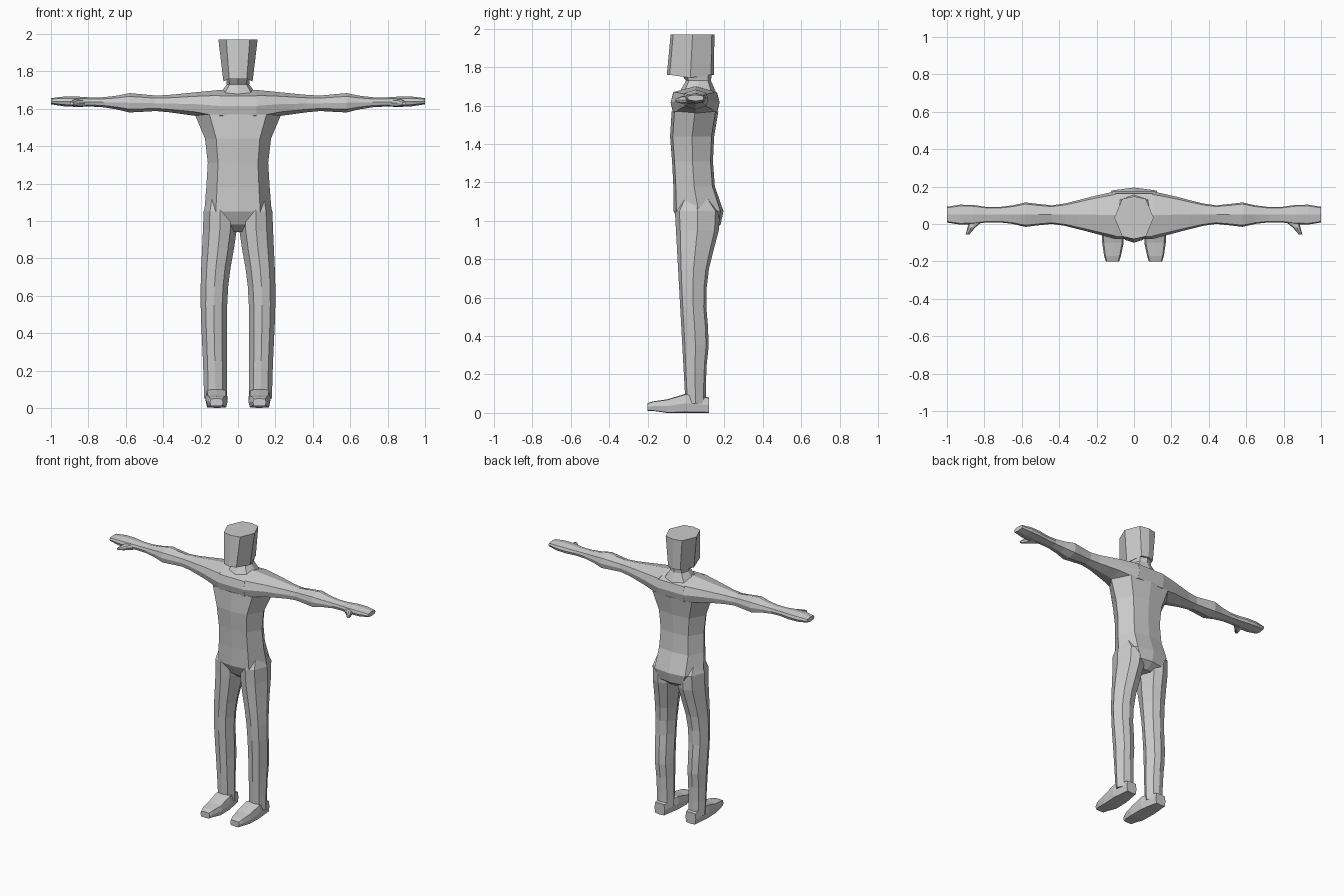
import bpy
import bmesh
from math import exp

cube = bpy.data.objects.get("Cube")
if cube:
    bpy.data.objects.remove(cube, do_unlink=True)

GREY = (0.6, 0.6, 0.6, 1)
grey = bpy.data.materials.new("plain grey")
grey.use_nodes = True
grey.diffuse_color = GREY
grey.node_tree.nodes["Principled BSDF"].inputs["Base Color"].default_value = GREY


def bump(position, centre, spread):
    """Smooth muscle bulge that is one at its centre and fades out."""
    return exp(-((position - centre) / spread) ** 2)


def loft(name, axis, sections, corner_a, corner_b, side=1):
    """Eight-sided tube; each section is (position, low a, high a, low b, high b)."""
    bm = bmesh.new()
    rings = []
    quarter = [(1, 0), (corner_a, corner_b), (0, 1), (-corner_a, corner_b)]
    outline = quarter + [(-u, -v) for u, v in quarter]
    for position, low_a, high_a, low_b, high_b in sections:
        ring = []
        for u, v in outline:
            a = (low_a + high_a + u * (high_a - low_a)) / 2
            b = (low_b + high_b + v * (high_b - low_b)) / 2
            if axis == "x":
                x, y, z = position, a, b
            elif axis == "y":
                x, y, z = a, position, b
            else:
                x, y, z = a, b, position
            ring.append(bm.verts.new((x * side, y, z)))
        rings.append(ring)
    for low, high in zip(rings, rings[1:]):
        for i in range(len(outline)):
            bm.faces.new((low[i - 1], low[i], high[i], high[i - 1]))
    bm.faces.new(rings[0])
    bm.faces.new(rings[-1])
    bmesh.ops.recalc_face_normals(bm, faces=bm.faces)
    mesh = bpy.data.meshes.new(name)
    bm.to_mesh(mesh)
    bm.free()
    mesh.materials.append(grey)
    obj = bpy.data.objects.new(name, mesh)
    bpy.context.collection.objects.link(obj)
    return obj


def torso_section(z):
    """Wide at the chest and hips, with the seat swelling at the back."""
    chest = bump(z, 1.6, 0.13)
    width = 0.16 + 0.075 * chest + 0.02 * bump(z, 1.05, 0.15)
    front = -0.065 - 0.018 * bump(z, 1.45, 0.15)
    back = 0.14 + 0.03 * chest + 0.055 * bump(z, 1.05, 0.1)
    return z, -width, width, front, back


def arm_section(x):
    """Tapered arm with bulges at the shoulder, elbow and palm."""
    shoulder = bump(x, 0.15, 0.2)
    elbow = bump(x, 0.57, 0.08)
    palm = bump(x, 0.9, 0.07)
    depth = 0.04 + 0.065 * shoulder + 0.025 * elbow + 0.016 * palm
    height = 0.055 - 0.04 * x + 0.02 * (shoulder + elbow) + 0.01 * palm
    middle = 1.62 + 0.02 * x
    return x, 0.05 - depth, 0.05 + depth, middle - height, middle + height


def leg_section(z):
    """Leg with a calf bulge, its thigh widening towards the crotch and seat."""
    inner = 0.06 - 0.055 * bump(z, 1, 0.25)
    outer = 0.18 + 0.02 * bump(z, 0.6, 0.35)
    back = 0.103 + 0.016 * bump(z, 0.38, 0.12) + 0.075 * bump(z, 1.02, 0.22)
    return z, inner, outer, -0.055 * z, back


# Torso, from crotch to armpits
crotch = [(0.94, -0.06, 0.06, 0.02, 0.13), (0.98, -0.13, 0.13, -0.03, 0.18)]
loft("torso", "z", crotch + [torso_section(1.05 + 0.13 * i) for i in range(5)], 0.66, 0.88)

# Shoulder band across the chest
loft("shoulders", "x", [
    arm_section(-0.23),
    (-0.1, -0.08, 0.175, 1.53, 1.7),
    (0.1, -0.08, 0.175, 1.53, 1.7),
    arm_section(0.23),
][1:3], 0.9, 0.62)

# Neck and head
loft("neck", "z", [
    (1.66, -0.11, 0.11, -0.04, 0.16),
    (1.73, -0.06, 0.06, 0, 0.13),
    (1.77, -0.065, 0.065, -0.03, 0.135),
], 0.75, 0.75)
head = loft("head", "z", [
    (1.76, -0.078, 0.078, -0.1, 0.145),
    (1.97, -0.105, 0.105, -0.08, 0.148),
], 0.6, 0.88)
# Jaw line dips in the middle
for vert in head.data.vertices:
    if vert.co.z < 1.8 and abs(vert.co.y) < 0.06:
        vert.co.z -= 0.015

for label, side in (("left", 1), ("right", -1)):
    # Arm and flat hand, joined to the edge of the shoulder band
    root = (0.1, -0.08, 0.175, 1.53, 1.7)
    arm = [arm_section(0.23 + 0.07 * i) for i in range(12)]
    loft(label + "_arm", "x", [root] + arm, 0.87, 0.66, side)
    # Thumb
    loft(label + "_thumb", "y", [
        (0.03, 0.79, 0.88, 1.61, 1.65),
        (-0.02, 0.85, 0.89, 1.61, 1.65),
        (-0.055, 0.88, 0.9, 1.62, 1.635),
    ], 0.75, 0.75, side)
    # Leg, ending in a hip tucked into the torso
    hip = (1.15, 0.07, 0.15, 0, 0.1)
    leg = [leg_section(0.05 + 0.1 * i) for i in range(11)]
    loft(label + "_leg", "z", leg + [hip], 0.62, 0.8, side)
    # Foot, from toe to heel
    loft(label + "_foot", "y", [
        (-0.2, 0.08, 0.15, 0.01, 0.05),
        (-0.17, 0.07, 0.16, 0.01, 0.06),
        (-0.1, 0.055, 0.17, 0, 0.07),
        (0, 0.055, 0.175, 0, 0.1),
        (0.12, 0.08, 0.16, 0, 0.08),
    ], 0.85, 0.92, side)
